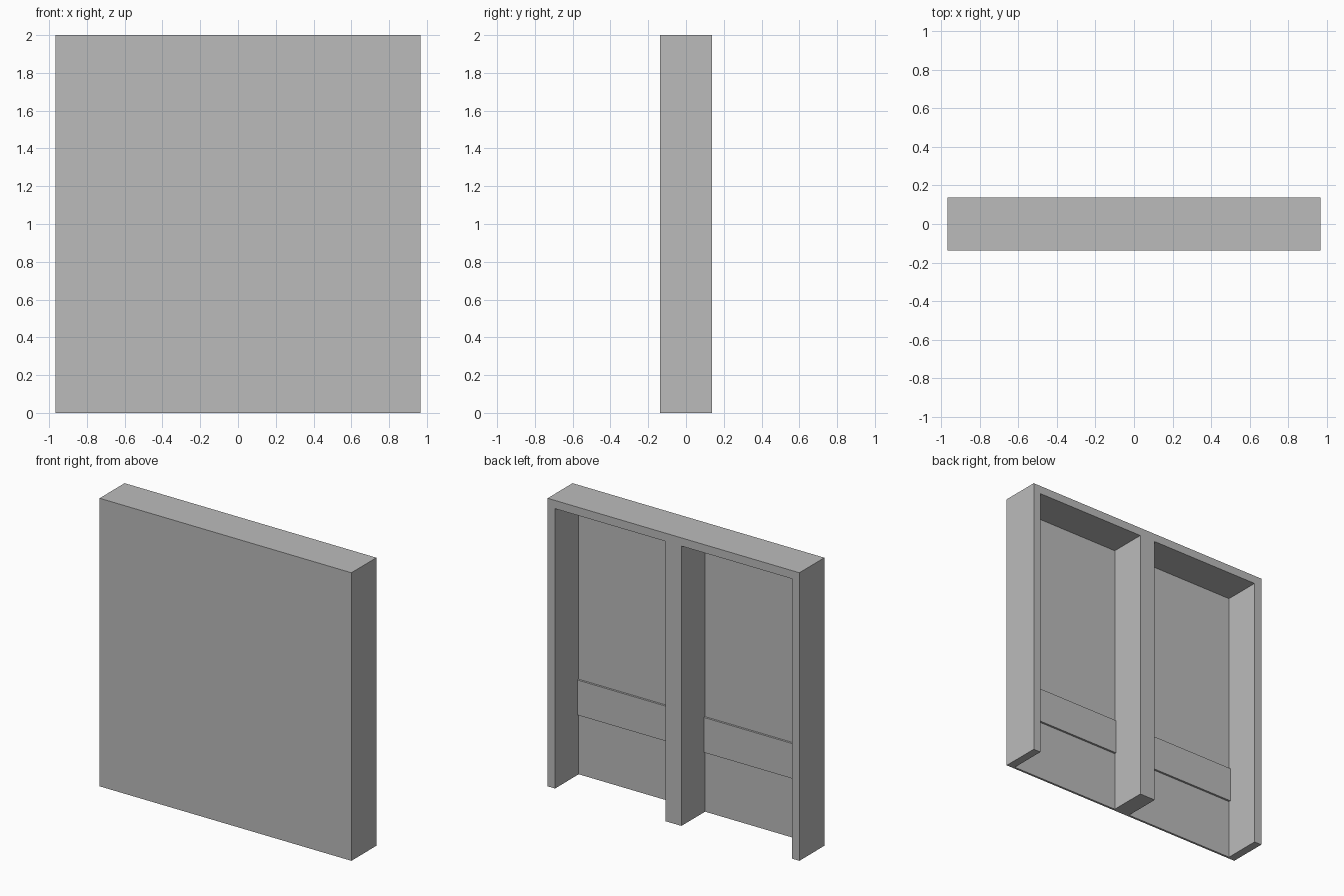
import bpy

cube = bpy.data.objects.get("Cube")
if cube:
    bpy.data.objects.remove(cube, do_unlink=True)

grey = bpy.data.materials.new("plain_grey")
grey.use_nodes = True
colour = (0.5, 0.5, 0.5, 1)
grey.diffuse_color = colour
grey.node_tree.nodes["Principled BSDF"].inputs["Base Color"].default_value = colour

# Overall half sizes, height and board thicknesses
W, D, H = 0.967, 0.137, 2.0
WALL, PANEL, POST = 0.057, 0.015, 0.061
INNER = W - WALL
BACK = -D + PANEL

FACES = [(0, 3, 2, 1), (4, 5, 6, 7), (0, 1, 5, 4),
         (1, 2, 6, 5), (2, 3, 7, 6), (3, 0, 4, 7)]


def box(name, x, y, z, skip=()):
    """Box between ranges; skip lists faces hidden against other parts."""
    corners = [(x[i], y[j], h) for h in z
               for i, j in ((0, 0), (1, 0), (1, 1), (0, 1))]
    mesh = bpy.data.meshes.new(name)
    mesh.from_pydata(corners, [], [f for i, f in enumerate(FACES) if i not in skip])
    mesh.materials.append(grey)
    obj = bpy.data.objects.new(name, mesh)
    bpy.context.collection.objects.link(obj)
    return obj


# Hollow shell as one clean solid: a block with two bays cut out of the back
shell = box("wall_shell", (-W, W), (-D, D), (0, H))
for side, x in (("left", (POST, INNER)), ("right", (-INNER, -POST))):
    cutter = box(side + "_bay_cutter", x, (BACK, D + 1), (-1, H - WALL))
    cutter.hide_render = True
    cutter.hide_viewport = True
    cut = shell.modifiers.new(side + "_bay", "BOOLEAN")
    cut.operation = "DIFFERENCE"
    cut.solver = "EXACT"
    cut.object = cutter

# Apply the cuts and drop the cutters
graph = bpy.context.evaluated_depsgraph_get()
result = bpy.data.meshes.new_from_object(shell.evaluated_get(graph))
shell.modifiers.clear()
shell.data = result
for side in ("left", "right"):
    bpy.data.objects.remove(bpy.data.objects[side + "_bay_cutter"], do_unlink=True)

# Flat rail across each bay, resting on the front panel
for side, x in (("left", (POST, INNER)), ("right", (-INNER, -POST))):
    box(side + "_rail", x, (BACK, BACK + 0.014), (0.417, 0.66), skip=(2, 3, 5))
